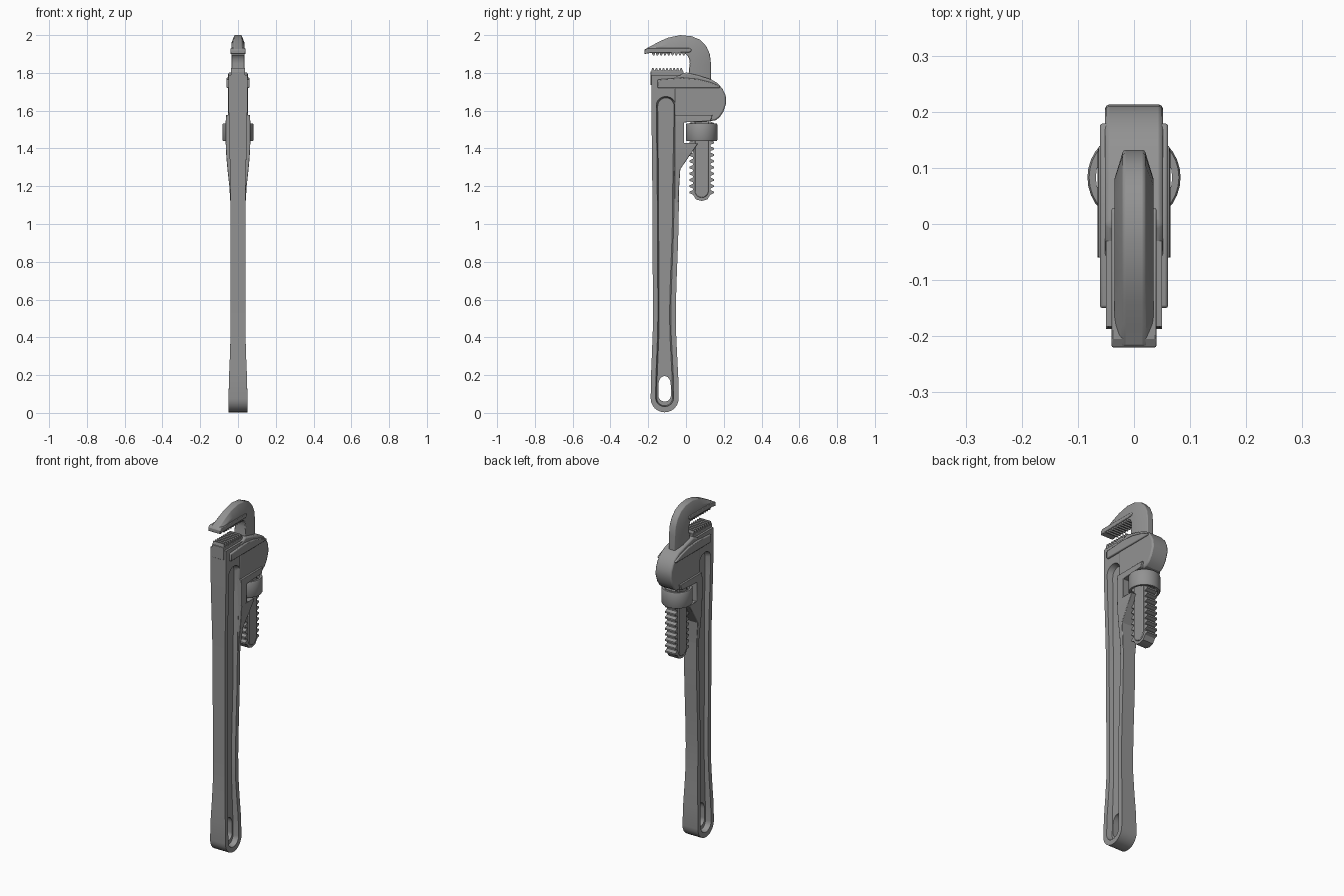
import bpy, bmesh, math

old = bpy.data.objects.get("Cube")
if old:
    bpy.data.objects.remove(old)

steel = bpy.data.materials.new("grey_steel")
steel.use_nodes = True
colour = (0.29, 0.29, 0.29, 1)
steel.diffuse_color = colour
steel.node_tree.nodes["Principled BSDF"].inputs["Base Color"].default_value = colour


def build(name, verts, faces, bevel=0.0, angle=30):
    mesh = bpy.data.meshes.new(name)
    mesh.from_pydata(verts, [], faces)
    bm = bmesh.new()
    bm.from_mesh(mesh)
    bmesh.ops.remove_doubles(bm, verts=bm.verts, dist=1e-5)
    bmesh.ops.recalc_face_normals(bm, faces=bm.faces)
    bm.to_mesh(mesh)
    bm.free()
    mesh.materials.append(steel)
    obj = bpy.data.objects.new(name, mesh)
    bpy.context.collection.objects.link(obj)
    bpy.ops.object.select_all(action='DESELECT')
    obj.select_set(True)
    bpy.context.view_layer.objects.active = obj
    bpy.ops.object.shade_smooth_by_angle(angle=math.radians(angle))
    if bevel:
        mod = obj.modifiers.new("edge_bevel", 'BEVEL')
        mod.width = bevel
        mod.segments = 2
        mod.limit_method = 'ANGLE'
        mod.angle_limit = math.radians(35)
    return obj


def loft(name, sections, bevel=0.0, closed=False):
    """Skin a list of equal-length rings, capping the ends unless closed."""
    n, m = len(sections[0]), len(sections)
    faces = []
    for k in range(m if closed else m - 1):
        a, b = k * n, (k + 1) % m * n
        faces += [(a + i, a + (i + 1) % n, b + (i + 1) % n, b + i) for i in range(n)]
    if not closed:
        faces += [tuple(range(n)), tuple(range((m - 1) * n, m * n))]
    return build(name, [v for s in sections for v in s], faces, bevel)


def prism(name, profile, half, bevel=0.0):
    """Extrude a (y, z) outline symmetrically across x."""
    return loft(name, [[(x, y, z) for y, z in profile] for x in (-half, half)], bevel)


def interp(table, z):
    for (z0, a), (z1, b) in zip(table, table[1:]):
        if z <= z1:
            t = max(0, (z - z0) / (z1 - z0))
            t = t * t * (3 - 2 * t)
            return a + (b - a) * t
    return table[-1][1]


# Handle: flared bar with a rounded foot, recessed channel and hanging hole
CY = -0.113
left_edge = [(0.1, -0.187), (0.5, -0.175), (1.1, -0.178), (1.7, -0.183)]
right_edge = [(0.1, -0.039), (0.5, -0.054), (1.1, -0.038), (1.7, -0.03)]
thickness = [(0.08, 0.05), (0.45, 0.039), (1.1, 0.04), (1.7, 0.05)]


def ring(z0, z1, inset, flat_top=False):
    low, high, steps = z0 + 0.073 - inset, z1 - 0.045, 14
    zs = [low + (high - low) * i / steps for i in range(steps + 1)]
    edge = lambda t, z, s: (interp(t, z) - s * inset, z)
    pts = []
    for i in range(1, 12):
        a = math.pi + math.pi * i / 12
        pts.append((CY + (0.074 - inset) * math.cos(a), low + (low - z0) * math.sin(a)))
    pts += [edge(right_edge, z, 1) for z in zs]
    yr, yl = pts[-1][0], interp(left_edge, high) + inset
    for i in range(1, 12):
        a = math.pi * i / 12
        c, s = math.cos(a), math.sin(a)
        if flat_top:
            k = max(abs(c), abs(s))
            c, s = c / k, s / k
        pts.append(((yr + yl) / 2 + (yr - yl) / 2 * c, high + (z1 - high) * s))
    return pts + [edge(left_edge, z, -1) for z in reversed(zs)]


outer = ring(0.003, 1.79, 0, True)
rim = ring(0.033, 1.675, 0.026)
floor = ring(0.038, 1.668, 0.033)
hole = ring(0.06, 0.195, 0.041)


def at(points, side, depth=None):
    return [(side * (depth or interp(thickness, z)), y, z) for y, z in points]


rings = [at(outer, 1), at(rim, 1), at(floor, 1, 0.018), at(hole, 1, 0.018),
         at(hole, -1, 0.018), at(floor, -1, 0.018), at(rim, -1), at(outer, -1)]
loft("handle", rings, 0.005, closed=True)

# Housing around the sliding jaw
prism("head_housing", [(-0.06, 1.54), (0.07, 1.54), (0.155, 1.548), (0.178, 1.565),
                       (0.198, 1.595), (0.213, 1.64), (0.21, 1.68), (0.194, 1.715),
                       (0.168, 1.745), (0.135, 1.765), (0.07, 1.785), (0, 1.803),
                       (-0.03, 1.79), (-0.06, 1.78)], 0.052, 0.008)
prism("raised_side_panel", [(-0.15, 1.72), (0.178, 1.72), (0.18, 1.73), (0.13, 1.75),
                            (0.06, 1.768), (-0.02, 1.775), (-0.15, 1.765)], 0.061, 0.005)

# Bracket that carries the adjusting nut: rows of height, back edge, half width
rows = [(1.05, -0.043, 0.036), (1.2, -0.036, 0.046), (1.29, -0.03, 0.056),
        (1.36, 0.018, 0.062), (1.425, 0.062, 0.065), (1.43, 0.04, 0.065),
        (1.425, -0.01, 0.065), (1.538, -0.01, 0.065), (1.545, 0.13, 0.065),
        (1.578, 0.14, 0.063)]
loft("nut_bracket", [[(-w, -0.06, z), (w, -0.06, z), (w, y, z), (-w, y, z)]
                     for z, y, w in rows], 0.003)

# Adjusting nut: a plain ring
nut = []
for r, z in ((0.068, 1.44), (0.08, 1.44), (0.083, 1.446), (0.083, 1.526),
             (0.08, 1.532), (0.068, 1.532)):
    nut.append([(r * math.cos(a), 0.083 + r * math.sin(a), z)
                for a in (math.tau * i / 32 for i in range(32))])
loft("adjusting_nut", nut, closed=True)

# Threaded shank of the sliding jaw
SY, PITCH, TEETH = 0.083, 0.033, 12
side = []
for i in range(TEETH):
    z = 1.155 + i * PITCH
    side += [(0.046, z), (0.064, z + 0.008), (0.064, z + 0.017), (0.046, z + 0.025)]
tip = [(-0.03, 1.13), (0, 1.122), (0.03, 1.13)]
thread = [(SY + y, z) for y, z in tip + side]
thread += [(SY - y, z) for y, z in reversed(side)]
prism("shank_thread", thread, 0.033)
core = [(SY + 0.036 * math.cos(a), 1.175 + 0.036 * math.sin(a))
        for a in (math.pi + math.pi * i / 10 for i in range(11))]
prism("shank_core", core + [(SY + 0.036, 1.75), (SY - 0.036, 1.75)], 0.039, 0.004)

# Hook jaw: stations of outer point, inner point
stations = [((-0.218, 1.925), (-0.218, 1.907)), ((-0.18, 1.945), (-0.18, 1.907)),
            ((-0.14, 1.967), (-0.14, 1.907)), ((-0.095, 1.986), (-0.1, 1.907)),
            ((-0.03, 2.0), (-0.04, 1.907)), ((0.03, 1.994), (-0.005, 1.902)),
            ((0.075, 1.975), (0.01, 1.89)), ((0.108, 1.94), (0.018, 1.87)),
            ((0.126, 1.9), (0.02, 1.85)), ((0.132, 1.85), (0.016, 1.82)),
            ((0.132, 1.74), (0.01, 1.74))]
hook = []
for (oy, oz), (iy, iz) in stations:
    sec = []
    for t, w in ((0, -0.019), (0, 0.019), (0.45, 0.035), (1, 0.035), (1, -0.035), (0.45, -0.035)):
        sec.append((w, oy + (iy - oy) * t, oz + (iz - oz) * t))
    hook.append(sec)
loft("hook_jaw", hook, 0.004)
prism("hook_jaw_lip", [(-0.22, 1.9), (-0.19, 1.905), (0.018, 1.908), (0.028, 1.916),
                       (0.028, 1.926), (0.018, 1.931), (-0.205, 1.931), (-0.22, 1.922)], 0.04, 0.003)


def rack(name, y0, y1, base, root, crest, half, count=9):
    """A plate with a row of gripping teeth on one side."""
    step = (y1 - y0) / count
    pts = [(y1, base), (y0, base)]
    for i in range(count):
        y = y0 + i * step
        pts += [(y, root), (y + step * 0.25, crest), (y + step * 0.6, crest), (y + step * 0.85, root)]
    prism(name, pts + [(y1, root)], half)


rack("hook_teeth", -0.18, 0.0, 1.925, 1.904, 1.893, 0.034)
rack("heel_teeth", -0.183, -0.015, 1.77, 1.812, 1.826, 0.036)

# Heel jaw with its front locating tab
prism("heel_jaw", [(-0.187, 1.735), (-0.17, 1.735), (-0.17, 1.775), (-0.012, 1.775),
                   (-0.012, 1.808), (-0.187, 1.808)], 0.038, 0.002)
